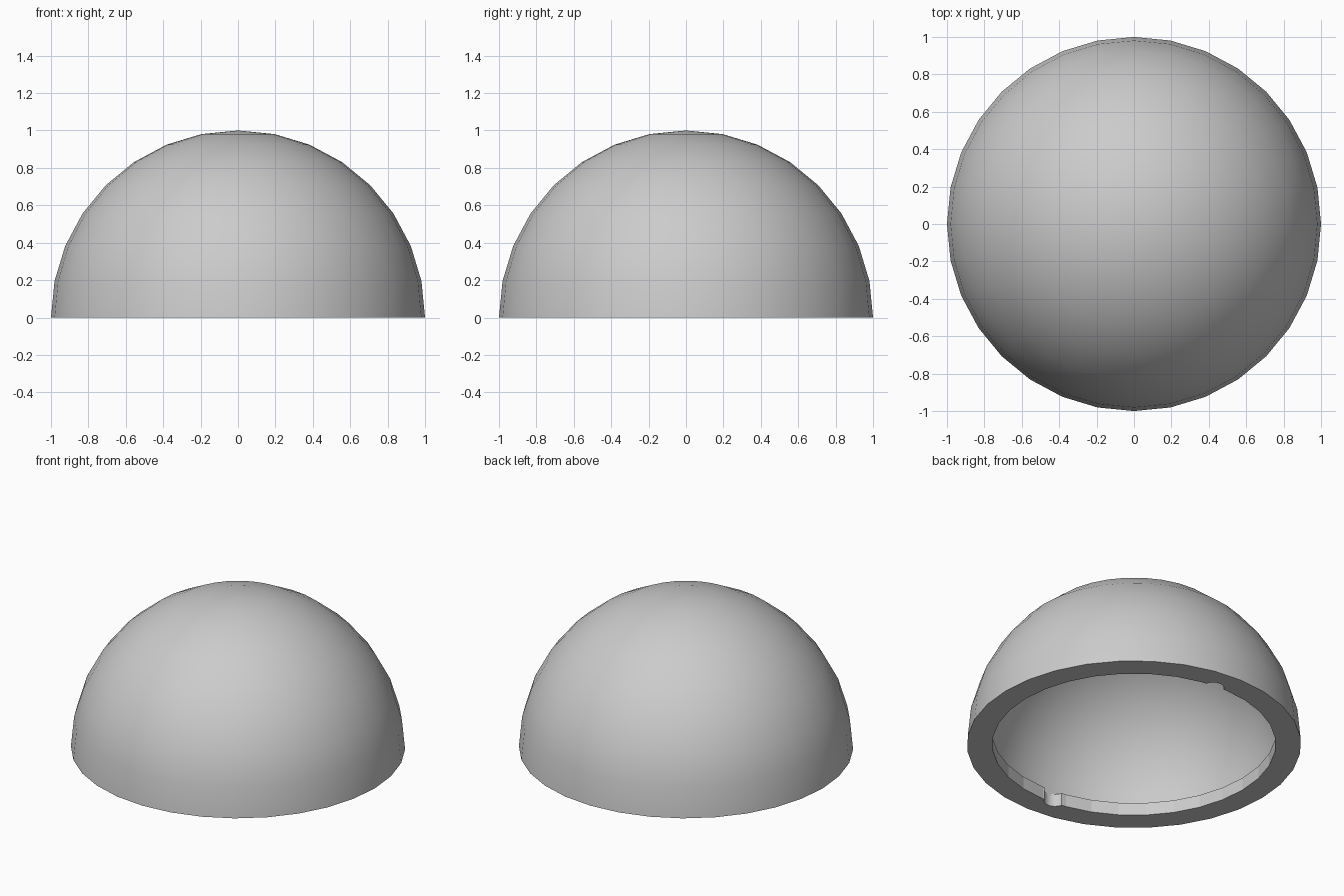
import bpy
import bmesh
import math

SEGMENTS = 32
STEP = math.tau / SEGMENTS
OUTER_R, SHELL_R, RING_R = 1.0, 0.9, 0.848
RING_H = 0.083
# Notch circle: direction, distance of its centre from the axis, radius
NOTCH_ANGLE, NOTCH_DIST, NOTCH_R = math.radians(85), 0.825, 0.065

start_cube = bpy.data.objects.get("Cube")
if start_cube:
    bpy.data.objects.remove(start_cube)

grey = bpy.data.materials.new("light grey")
grey.use_nodes = True
grey.diffuse_color = (0.6, 0.6, 0.6, 1)
grey.node_tree.nodes["Principled BSDF"].inputs["Base Color"].default_value = (0.6, 0.6, 0.6, 1)


def make_object(name, bm, smooth_angle):
    """Turn a bmesh into a named grey object."""
    mesh = bpy.data.meshes.new(name)
    bm.to_mesh(mesh)
    bm.free()
    mesh.materials.append(grey)
    obj = bpy.data.objects.new(name, mesh)
    bpy.context.collection.objects.link(obj)
    bpy.ops.object.select_all(action='DESELECT')
    obj.select_set(True)
    bpy.context.view_layer.objects.active = obj
    bpy.ops.object.shade_smooth_by_angle(angle=math.radians(smooth_angle))


def add_loop(bm, angles, radius_at, z):
    """Closed loop of points round the z axis."""
    return [bm.verts.new((radius_at(a) * math.cos(a), radius_at(a) * math.sin(a), z))
            for a in angles]


def join_loops(bm, low, high):
    """Quads between two loops, facing outward when high lies above low."""
    for i in range(len(low)):
        j = (i + 1) % len(low)
        bm.faces.new((low[i], low[j], high[j], high[i]))


def add_half_sphere(bm, angles, radius, inward):
    """Half sphere of stacked loops closed by a pole; returns its bottom loop."""
    lats = [i * STEP for i in range(SEGMENTS // 4)]
    loops = [add_loop(bm, angles, lambda a, t=t: radius * math.cos(t), radius * math.sin(t))
             for t in lats]
    before = set(bm.faces)
    for low, high in zip(loops, loops[1:]):
        join_loops(bm, low, high)
    pole = bm.verts.new((0, 0, radius))
    top = loops[-1]
    for i in range(SEGMENTS):
        bm.faces.new((top[i], top[(i + 1) % SEGMENTS], pole))
    if inward:
        bmesh.ops.reverse_faces(bm, faces=[f for f in bm.faces if f not in before])
    return loops[0]


def polygon_radius(radius, angle):
    """Distance from the axis to the side of the regular polygon."""
    return radius * math.cos(STEP / 2) / math.cos(angle % STEP - STEP / 2)


def ring_inner_radius(angle):
    """Polygon wall, pushed outward inside the two notches."""
    wall = polygon_radius(RING_R, angle)
    offset = (angle - NOTCH_ANGLE + math.pi / 2) % math.pi - math.pi / 2
    across = NOTCH_DIST * math.sin(offset)
    if abs(across) >= NOTCH_R:
        return wall
    return max(wall, NOTCH_DIST * math.cos(offset) + math.sqrt(NOTCH_R ** 2 - across ** 2))


corners = [i * STEP for i in range(SEGMENTS)]

# Hollow dome: outer and inner half spheres joined by a flat rim
bm = bmesh.new()
outer = add_half_sphere(bm, corners, OUTER_R, False)
inner = add_half_sphere(bm, corners, SHELL_R, True)
join_loops(bm, inner, outer)
make_object("dome_shell", bm, 30)

# Locking ring inside the rim, with a rounded notch on opposite sides
half = math.asin(NOTCH_R / NOTCH_DIST)
fine = [NOTCH_ANGLE + side * math.pi + half * k / 16 for side in (0, 1) for k in range(-16, 17)]
angles = sorted(corners + fine)
bm = bmesh.new()
ring = [add_loop(bm, angles, radius_at, z) for radius_at, z in (
    (ring_inner_radius, 0), (lambda a: polygon_radius(SHELL_R, a), 0),
    (lambda a: polygon_radius(SHELL_R, a), RING_H), (ring_inner_radius, RING_H))]
for i in range(4):
    join_loops(bm, ring[i], ring[(i + 1) % 4])
make_object("locking_ring", bm, 5)
